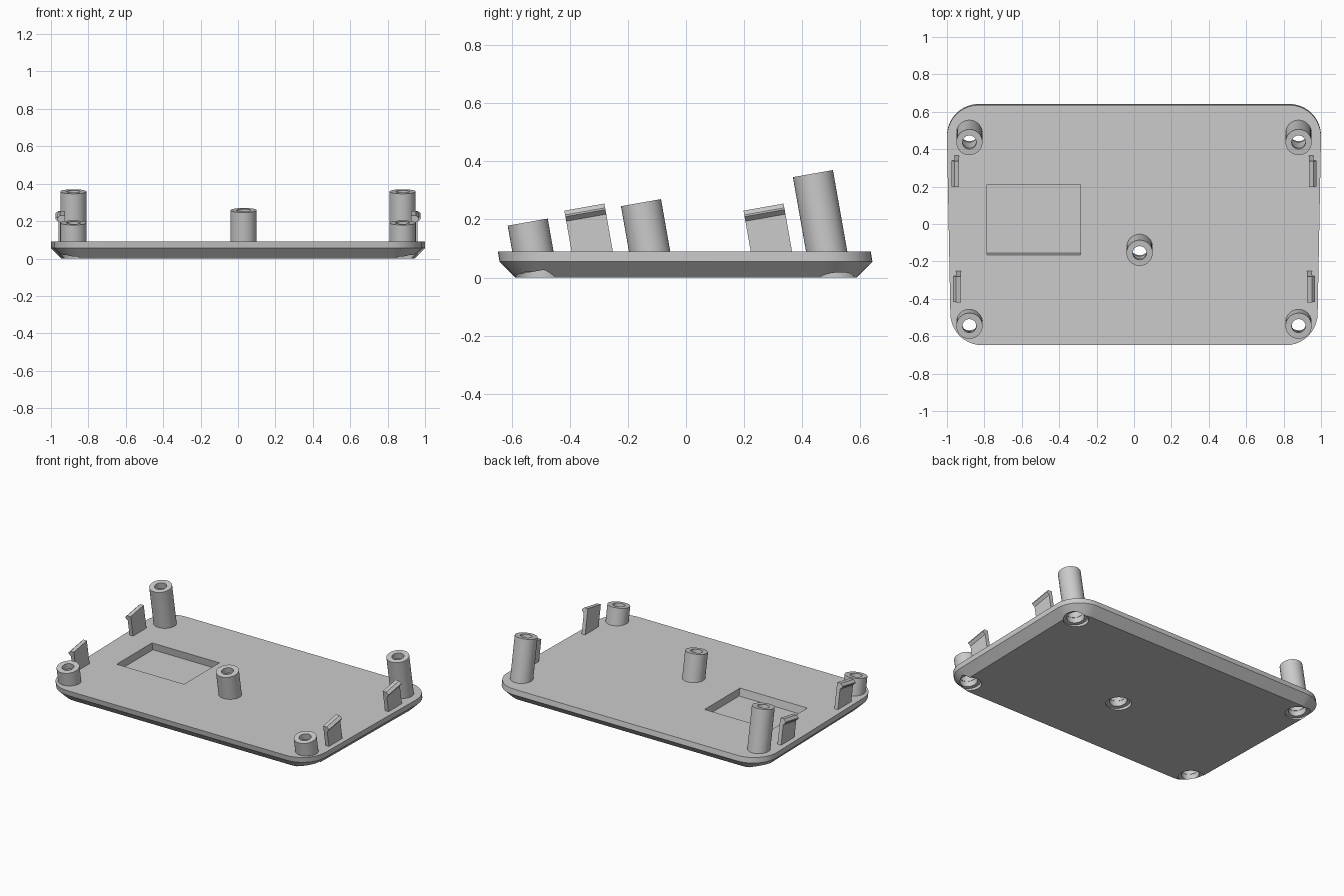
import bpy
import bmesh
from math import cos, sin, pi, radians
from mathutils import Matrix, Vector

cube = bpy.data.objects.get("Cube")
if cube:
    bpy.data.objects.remove(cube, do_unlink=True)

grey = bpy.data.materials.new("light grey plastic")
grey.use_nodes = True
colour = (0.6, 0.6, 0.6, 1)
grey.diffuse_color = colour
grey.node_tree.nodes["Principled BSDF"].inputs["Base Color"].default_value = colour

TILT = Matrix.Rotation(radians(10), 4, "X")
PLATE_TOP = 0.09


def loft(name, rings, matrix=Matrix(), closed=False):
    """Skin equal-length rings of points; cap the ends or join them in a loop."""
    bm = bmesh.new()
    loops = [[bm.verts.new(matrix @ Vector(p)) for p in ring] for ring in rings]
    n = len(loops[0])
    pairs = list(zip(loops, loops[1:]))
    if closed:
        pairs.append((loops[-1], loops[0]))
    else:
        bm.faces.new(loops[0])
        bm.faces.new(loops[-1])
    for a, b in pairs:
        for i in range(n):
            j = (i + 1) % n
            bm.faces.new((a[i], a[j], b[j], b[i]))
    bmesh.ops.recalc_face_normals(bm, faces=bm.faces)
    mesh = bpy.data.meshes.new(name)
    bm.to_mesh(mesh)
    bm.free()
    mesh.materials.append(grey)
    obj = bpy.data.objects.new(name, mesh)
    bpy.context.collection.objects.link(obj)
    return obj


def activate(obj):
    bpy.ops.object.select_all(action="DESELECT")
    obj.select_set(True)
    bpy.context.view_layer.objects.active = obj


def smooth(obj):
    activate(obj)
    bpy.ops.object.shade_smooth_by_angle(angle=radians(30))


def circle(r, z, n=40):
    return [(r * cos(2 * pi * i / n), r * sin(2 * pi * i / n), z) for i in range(n)]


def cut(obj, cutter):
    cutter.hide_render = True
    mod = obj.modifiers.new("cut", "BOOLEAN")
    mod.operation = "DIFFERENCE"
    mod.solver = "EXACT"
    mod.object = cutter
    activate(obj)
    bpy.ops.object.modifier_apply(modifier=mod.name)
    bpy.data.objects.remove(cutter, do_unlink=True)


# Base plate: rounded, slightly tapered outline with a chamfered underside
def outline(inset, z, shift, radius=0.17, steps=10):
    pts = []
    for k, (sx, sy) in enumerate([(1, 1), (-1, 1), (-1, -1), (1, -1)]):
        half = 1.0 if sy > 0 else 0.982
        for i in range(steps + 1):
            a = (k + i / steps) * pi / 2
            pts.append((sx * (half - radius) + (radius - inset) * cos(a),
                        sy * (0.642 - radius) + (radius - inset) * sin(a) + shift, z))
    return pts


plate = loft("base_plate", [outline(0.055, 0, 0), outline(0, 0.055, 0),
                            outline(0, PLATE_TOP, -0.006)])


# Rectangular pocket with leaning walls
def pocket_ring(z):
    s = (PLATE_TOP - z) * 0.176
    return [(x, y + s, z) for x, y in
            [(-0.785, -0.165), (-0.285, -0.165), (-0.285, 0.21), (-0.785, 0.21)]]


cut(plate, loft("pocket_cutter", [pocket_ring(0.04), pocket_ring(0.13)]))

# Leaning screw posts: hollow tubes above counterbored holes
posts = [("rear_left_post", 0.88, 0.437, 0.358),
         ("rear_right_post", -0.88, 0.437, 0.358),
         ("front_left_post", 0.88, -0.545, 0.191),
         ("front_right_post", -0.88, -0.545, 0.191),
         ("centre_post", 0.03, -0.155, 0.258)]
for name, x, y, z in posts:
    place = Matrix.Translation((x, y, z)) @ TILT
    # depth along the post axis at a given height
    depth = lambda h: (h - z) / cos(radians(10))
    foot = depth(0.06)
    tube = loft(name, [circle(0.07, foot), circle(0.07, 0), circle(0.037, 0),
                       circle(0.037, -0.04), circle(0.052, -0.04),
                       circle(0.052, foot)], place, closed=True)
    smooth(tube)
    cut(plate, loft("hole_cutter", [circle(0.077, depth(-0.1)), circle(0.077, depth(0.022)),
                                    circle(0.054, depth(0.022)), circle(0.054, depth(0.13))],
                    place))
smooth(plate)

# Snap clips: thin leaning tabs with an outward lip
profile = [(0, -0.04), (0.026, -0.04), (0.026, 0.118), (0.042, 0.134),
           (0.042, 0.14), (0.026, 0.155), (0, 0.155)]
for end, x, y in [("rear", 0.935, 0.294), ("front", 0.925, -0.323)]:
    for side, s in [("left", 1), ("right", -1)]:
        place = Matrix.Translation((s * x, y, PLATE_TOP)) @ TILT
        loft(f"{end}_{side}_clip",
             [[(s * px, w, pz) for px, pz in profile] for w in (-0.07, 0.07)], place)
